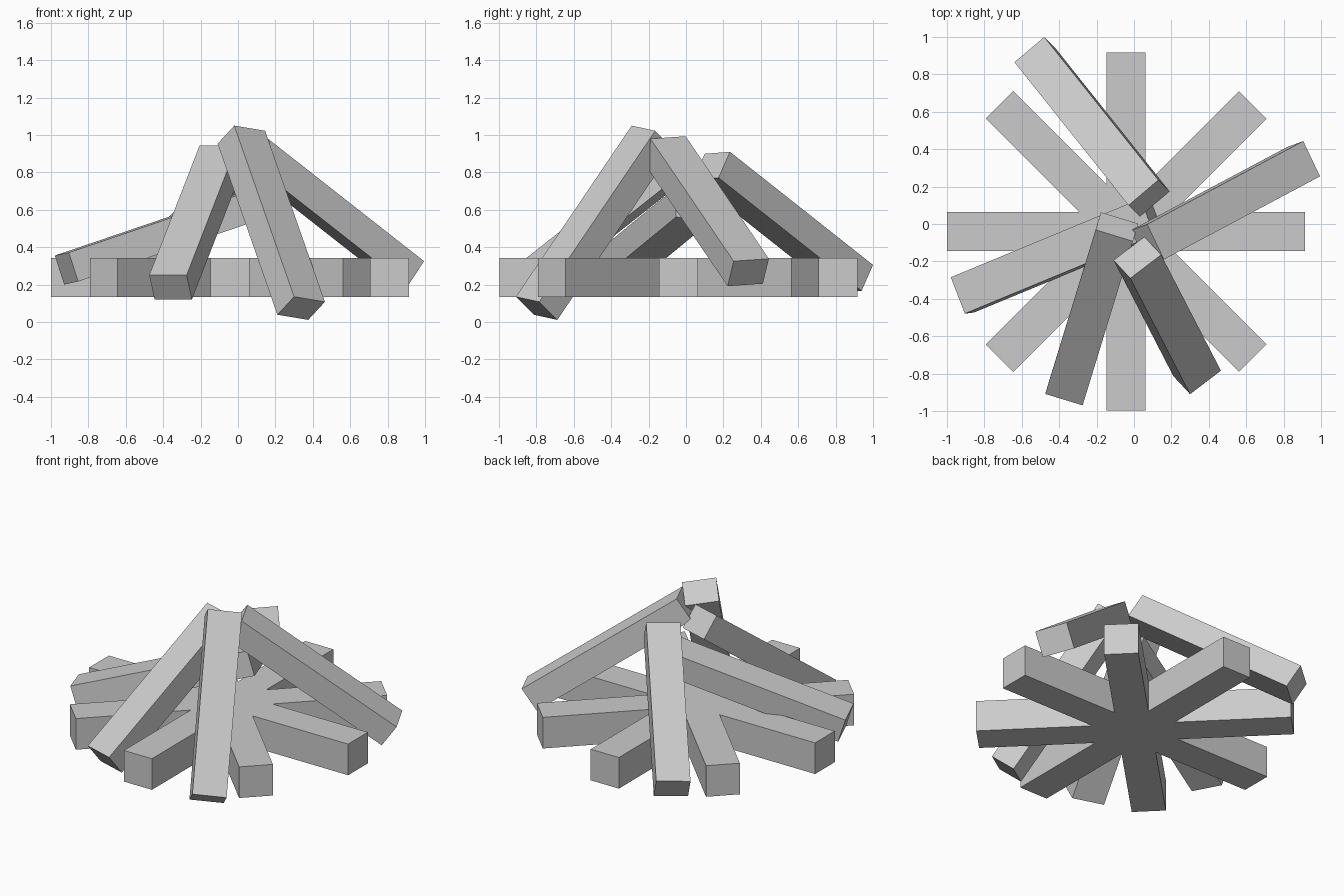
import bpy, bmesh, math
from mathutils import Vector, Matrix

if "Cube" in bpy.data.objects:
    bpy.data.objects.remove(bpy.data.objects["Cube"])


def box(name, centre, axes, size):
    """Box of given size whose local x, y, z run along the three unit axes."""
    bm = bmesh.new()
    bmesh.ops.create_cube(bm, size=1)
    rot = Matrix(axes).transposed().to_4x4()
    bm.transform(Matrix.Translation(centre) @ rot @ Matrix.Diagonal((*size, 1)))
    bmesh.ops.recalc_face_normals(bm, faces=bm.faces)
    mesh = bpy.data.meshes.new(name)
    bm.to_mesh(mesh)
    bm.free()
    obj = bpy.data.objects.new(name, mesh)
    bpy.context.collection.objects.link(obj)
    return obj


# Flat star of four crossed beams
for i in range(4):
    a = i * math.pi / 4
    u = Vector((math.cos(a), math.sin(a), 0))
    up = Vector((0, 0, 1))
    box(f"base_log_{i + 1}", Vector((-0.042, -0.04, 0.238)),
        (u, up.cross(u), up), (1.915, 0.208, 0.208))


# Leaning logs: outer foot and head of one upper edge, and the head's other upper corner
LENGTH, WIDTH, DEPTH = 1.15, 0.209, 0.163


def leaning_log(name, foot, head, side):
    foot, head, side = Vector(foot), Vector(head), Vector(side)
    along = (head - foot).normalized()
    across = side - head
    across = (across - along * across.dot(along)).normalized()
    down = along.cross(across)
    if down.z > 0:
        down = -down
    centre = (foot + head) / 2 + across * WIDTH / 2 + down * DEPTH / 2
    box(name, centre, (along, across, down), (LENGTH, WIDTH, DEPTH))


leaning_log("front_left_log", (-0.475, -0.91, 0.25), (-0.205, -0.03, 0.945), (-0.005, -0.09, 0.945))
leaning_log("front_right_log", (0.30, -0.91, 0.135), (-0.02, -0.29, 1.05), (0.147, -0.165, 1.02))
leaning_log("right_log", (0.995, 0.255, 0.325), (0.16, -0.19, 0.98), (0.07, 0.0, 0.993))
leaning_log("back_left_log", (-0.48, 1.0, 0.305), (0.13, 0.235, 0.91), (-0.035, 0.10, 0.897))
leaning_log("left_log", (-0.98, -0.285, 0.355), (0.035, 0.135, 0.70), (0.115, -0.06, 0.718))
